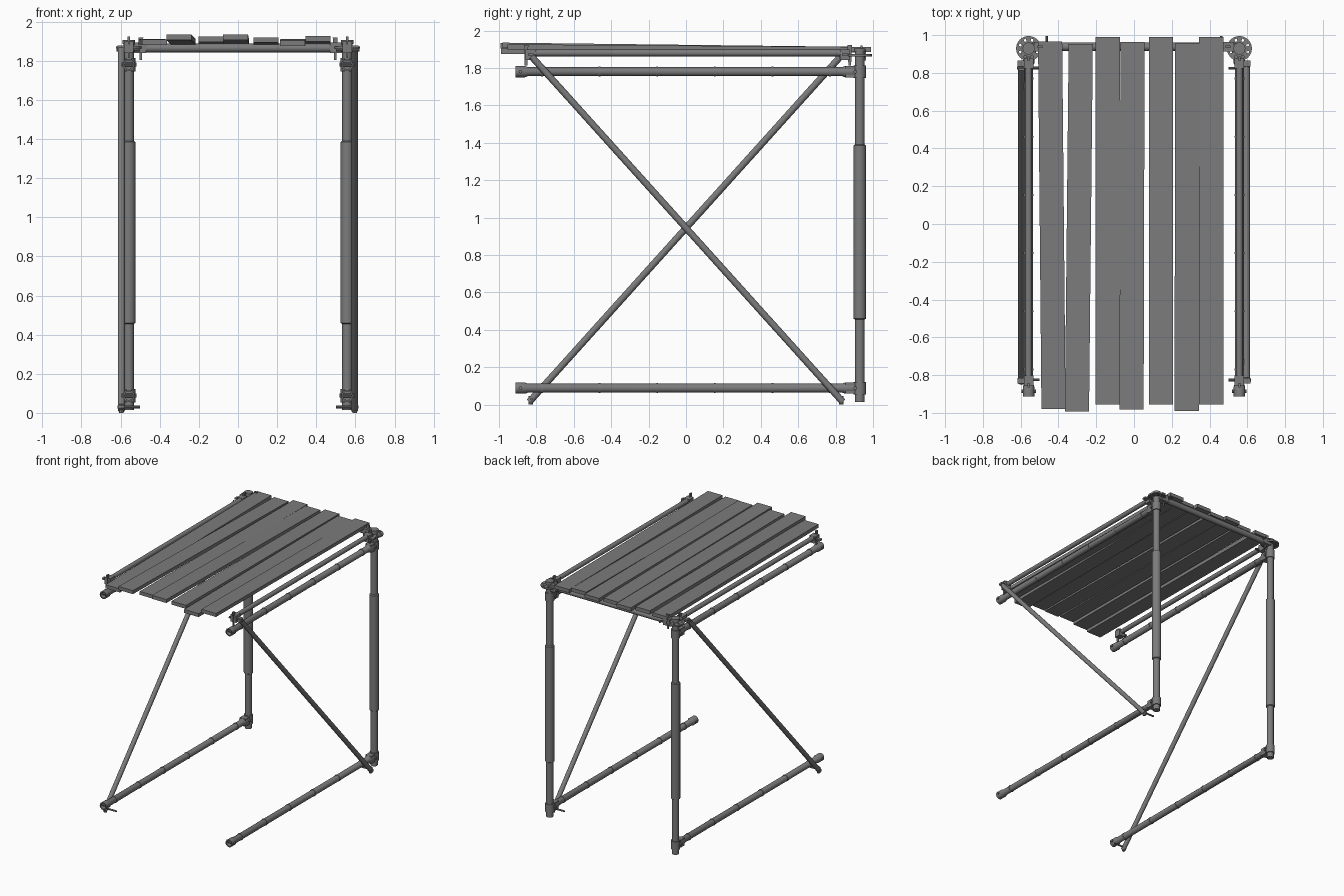
import bpy, bmesh, math
from mathutils import Vector, Matrix

cube = bpy.data.objects.get("Cube")
if cube:
    bpy.data.objects.remove(cube, do_unlink=True)

steel = bpy.data.materials.new("plain_grey")
steel.use_nodes = True
GREY = (0.2, 0.2, 0.2, 1)
steel.diffuse_color = GREY
steel.node_tree.nodes["Principled BSDF"].inputs["Base Color"].default_value = GREY


def finish(name, bm, smooth=False):
    me = bpy.data.meshes.new(name)
    bmesh.ops.recalc_face_normals(bm, faces=bm.faces)
    bm.to_mesh(me)
    bm.free()
    me.materials.append(steel)
    ob = bpy.data.objects.new(name, me)
    bpy.context.collection.objects.link(ob)
    if smooth:
        bpy.ops.object.select_all(action="DESELECT")
        ob.select_set(True)
        bpy.context.view_layer.objects.active = ob
        bpy.ops.object.shade_smooth_by_angle(angle=math.radians(40))
    return ob


def lathe(name, start, end, profile, sides=20):
    """Revolve (radius, distance) points about the line from start to end."""
    a, b = Vector(start), Vector(end)
    turn = (b - a).to_track_quat("Z", "Y").to_matrix().to_4x4()
    bm = bmesh.new()
    rings = []
    for r, d in profile:
        rings.append([bm.verts.new((r * math.cos(t), r * math.sin(t), d))
                      for t in (2 * math.pi * i / sides for i in range(sides))])
    for lo, hi in zip(rings, rings[1:]):
        for i in range(sides):
            j = (i + 1) % sides
            bm.faces.new((lo[i], lo[j], hi[j], hi[i]))
    bm.faces.new(rings[0])
    bm.faces.new(rings[-1])
    bm.transform(Matrix.Translation(a) @ turn)
    return finish(name, bm, True)


def rod(name, start, end, r, sides=20):
    length = (Vector(end) - Vector(start)).length
    return lathe(name, start, end, [(r, 0), (r, length)], sides)


def box(name, centre, size, taper=1.0):
    bm = bmesh.new()
    bmesh.ops.create_cube(bm, size=1)
    for v in bm.verts:
        k = taper if v.co.z < 0 else 1
        v.co = Vector((v.co.x * size[0] * k, v.co.y * size[1] * k, v.co.z * size[2])) + Vector(centre)
    return finish(name, bm)


def rosette(name, x, y, z):
    """Flat ring plate with eight holes around the post."""
    bm = bmesh.new()
    n, top, low = 48, [], []
    radii = (0.024, 0.04, 0.054, 0.066)
    for level, store in ((z + 0.006, top), (z - 0.006, low)):
        for r in radii:
            store.append([bm.verts.new((x + r * math.cos(2 * math.pi * i / n),
                                        y + r * math.sin(2 * math.pi * i / n), level)) for i in range(n)])
    for i in range(n):
        j = (i + 1) % n
        for k in range(3):
            if k == 1 and i % 6 in (2, 3):
                continue
            for s in (top, low):
                bm.faces.new((s[k][i], s[k][j], s[k + 1][j], s[k + 1][i]))
        for k in (0, 3):
            bm.faces.new((top[k][i], top[k][j], low[k][j], low[k][i]))
    return finish(name, bm)


PX, PY = 0.558, 0.929            # post position
LOW, HIGH, TOP = 0.088, 1.78, 1.88   # rail heights

for side, s in (("left", 1), ("right", -1)):
    x = s * PX

    # Upright post with a thicker sleeve
    lathe(side + "_post", (x, PY, 0.015), (x, PY, 1.89),
          [(0.026, 0), (0.026, 0.44), (0.034, 0.445), (0.034, 1.37),
           (0.026, 1.375), (0.026, 1.875)])
    rosette(side + "_rosette", x, PY, 1.868)
    rod(side + "_post_cap", (x, PY, 1.885), (x, PY, 1.905), 0.032)

    # Two long rails with open cup ends, bands and post couplers
    for level, z in (("lower", LOW), ("upper", HIGH)):
        name = side + "_" + level
        lathe(name + "_rail", (x, 0.9, z), (x, -0.912, z),
              [(0.03, 0), (0.03, 0.05), (0.024, 0.065), (0.024, 1.745), (0.03, 1.76),
               (0.03, 1.812), (0.022, 1.812), (0.022, 1.775)])
        for i in range(6):
            y = -0.77 + i * 0.308
            rod(name + "_band", (x, y - 0.005, z), (x, y + 0.005, z), 0.027)
        rod(name + "_collar", (x, PY, z - 0.034), (x, PY, z + 0.034), 0.033)
        box(name + "_coupler", (x, 0.878, z), (0.052, 0.05, 0.06))
        for y in (0.905, -0.885):
            rod(name + "_bolt", (x - 0.038, y, z), (x + 0.038, y, z), 0.01, 8)

    # Deck bearer above the upper rail with clamps at both ends
    rod(side + "_bearer", (x, -0.85, TOP), (x, 0.87, TOP), 0.018)
    for y in (0.85, -0.83):
        box(side + "_bearer_clamp", (x, y, 1.87), (0.05, 0.055, 0.055))
        box(side + "_bearer_wedge", (x, y * 1.03, 1.868), (0.012, 0.024, 0.11), 0.6)
        box(side + "_clamp_plate", (s * 0.587, y, 1.872), (0.06, 0.03, 0.012))

    # Crossbar clamp and wedge
    box(side + "_crossbar_clamp", (s * 0.5, 0.938, 1.866), (0.06, 0.05, 0.055))
    box(side + "_crossbar_wedge", (s * 0.497, 0.938, 1.862), (0.026, 0.012, 0.116), 0.4)
    rod(side + "_crossbar_pin", (s * 0.462, 0.94, 1.868), (s * 0.462, 0.995, 1.868), 0.006, 8)

    # Diagonal brace, leaning opposite ways on the two sides, with end bolts
    bx = s * 0.596
    foot, head = (bx, s * 0.838, 0.014), (bx, -s * 0.825, 1.86)
    rod(side + "_brace", foot, head, 0.018, 12)
    rod(side + "_brace_foot_bolt", (s * 0.615, s * 0.825, 0.03), (s * 0.5, s * 0.825, 0.03), 0.007, 8)
    rod(side + "_brace_head_bolt", (s * 0.62, -s * 0.825, 1.855), (s * 0.5, -s * 0.825, 1.855), 0.008, 8)
    rod(side + "_brace_foot_pin", (bx, s * 0.83, 0.0), (bx, s * 0.83, 0.045), 0.012, 8)

# Crossbar joining the posts
rod("crossbar", (-PX, 0.938, 1.865), (PX, 0.938, 1.865), 0.022)

# Loose deck planks: back x, front x, back y, height of the front underside
planks = [(-0.444, -0.426, 0.965, 1.88), (-0.282, -0.302, 0.952, 1.905),
          (-0.139, -0.139, 0.989, 1.895), (-0.008, -0.013, 0.963, 1.907),
          (0.143, 0.143, 0.989, 1.892), (0.281, 0.279, 0.955, 1.875),
          (0.409, 0.409, 0.989, 1.898)]
for xb, xf, yb, zf in planks:
    bm = bmesh.new()
    bmesh.ops.create_cube(bm, size=1)
    for v in bm.verts:
        back = v.co.y > 0
        v.co = Vector(((xb if back else xf) + v.co.x * 0.128,
                       yb if back else yb - 1.944,
                       (1.884 if back else zf) + (0.028 if v.co.z > 0 else 0)))
    finish("deck_plank", bm)
